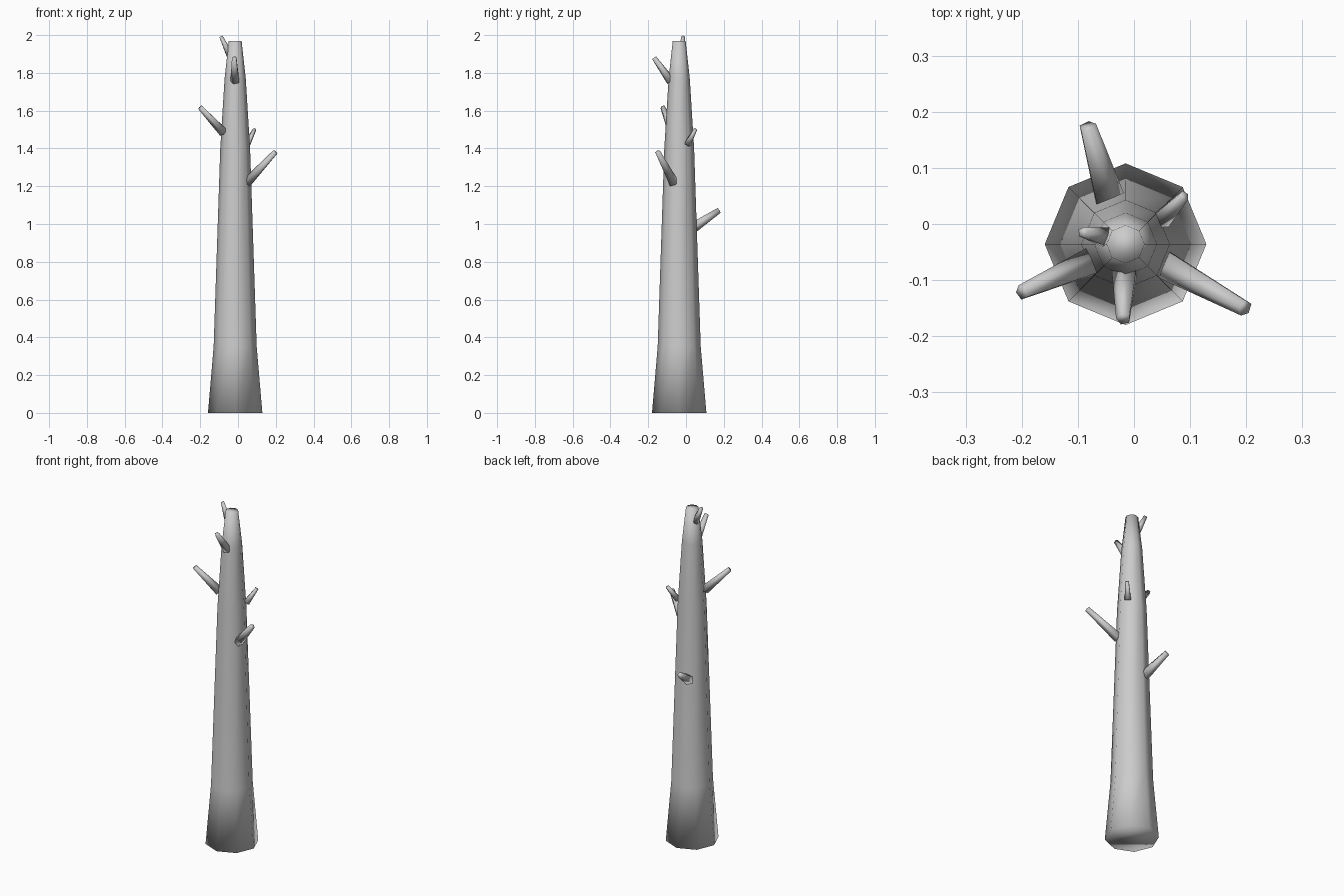
import bpy, bmesh, math
from mathutils import Vector

if "Cube" in bpy.data.objects:
    bpy.data.objects.remove(bpy.data.objects["Cube"])

CX, CY = -0.015, -0.036


def make_object(name, bm):
    bmesh.ops.recalc_face_normals(bm, faces=bm.faces)
    mesh = bpy.data.meshes.new(name)
    bm.to_mesh(mesh)
    bm.free()
    for p in mesh.polygons:
        p.use_smooth = True
    obj = bpy.data.objects.new(name, mesh)
    bpy.context.collection.objects.link(obj)
    return obj


def loft(name, rings, sides):
    """Skin circular rings given as (centre, axis u, axis v, radius)."""
    bm = bmesh.new()
    loops = []
    for c, u, v, r in rings:
        loops.append([bm.verts.new(c + r * (math.cos(a) * u + math.sin(a) * v))
                      for a in (2 * math.pi * i / sides for i in range(sides))])
    for lo, hi in zip(loops, loops[1:]):
        for i in range(sides):
            j = (i + 1) % sides
            bm.faces.new((lo[i], lo[j], hi[j], hi[i]))
    bm.faces.new(loops[0][::-1])
    bm.faces.new(loops[-1])
    return make_object(name, bm)


# Tapered eight-sided trunk with a flared foot
X, Y = Vector((1, 0, 0)), Vector((0, 1, 0))
profile = [(0, 0.144), (0.35, 0.114), (1.4, 0.079), (1.77, 0.056), (1.97, 0.034)]
loft("trunk", [(Vector((CX, CY, z)), X, Y, r) for z, r in profile], 8)

# Broken branch stubs: base, tip, base radius, tip radius
branches = [
    ((0.050, -0.068, 1.220), (0.198, -0.150, 1.380), 0.028, 0.015),
    ((-0.075, -0.068, 1.485), (-0.200, -0.122, 1.618), 0.027, 0.014),
    ((-0.042, 0.035, 0.980), (-0.083, 0.174, 1.072), 0.030, 0.016),
    ((-0.015, -0.080, 1.755), (-0.019, -0.169, 1.880), 0.025, 0.013),
    ((-0.045, -0.026, 1.895), (-0.091, -0.015, 1.993), 0.020, 0.010),
    ((0.048, 0.008, 1.422), (0.089, 0.050, 1.502), 0.019, 0.010),
]
for n, (base, tip, r0, r1) in enumerate(branches, 1):
    base, tip = Vector(base), Vector(tip)
    d = (tip - base).normalized()
    u = d.cross(Vector((0, 0, 1))).normalized()
    v = u.cross(d)
    loft(f"branch_{n}", [(base, u, v, r0), (tip, u, v, r1)], 5)
